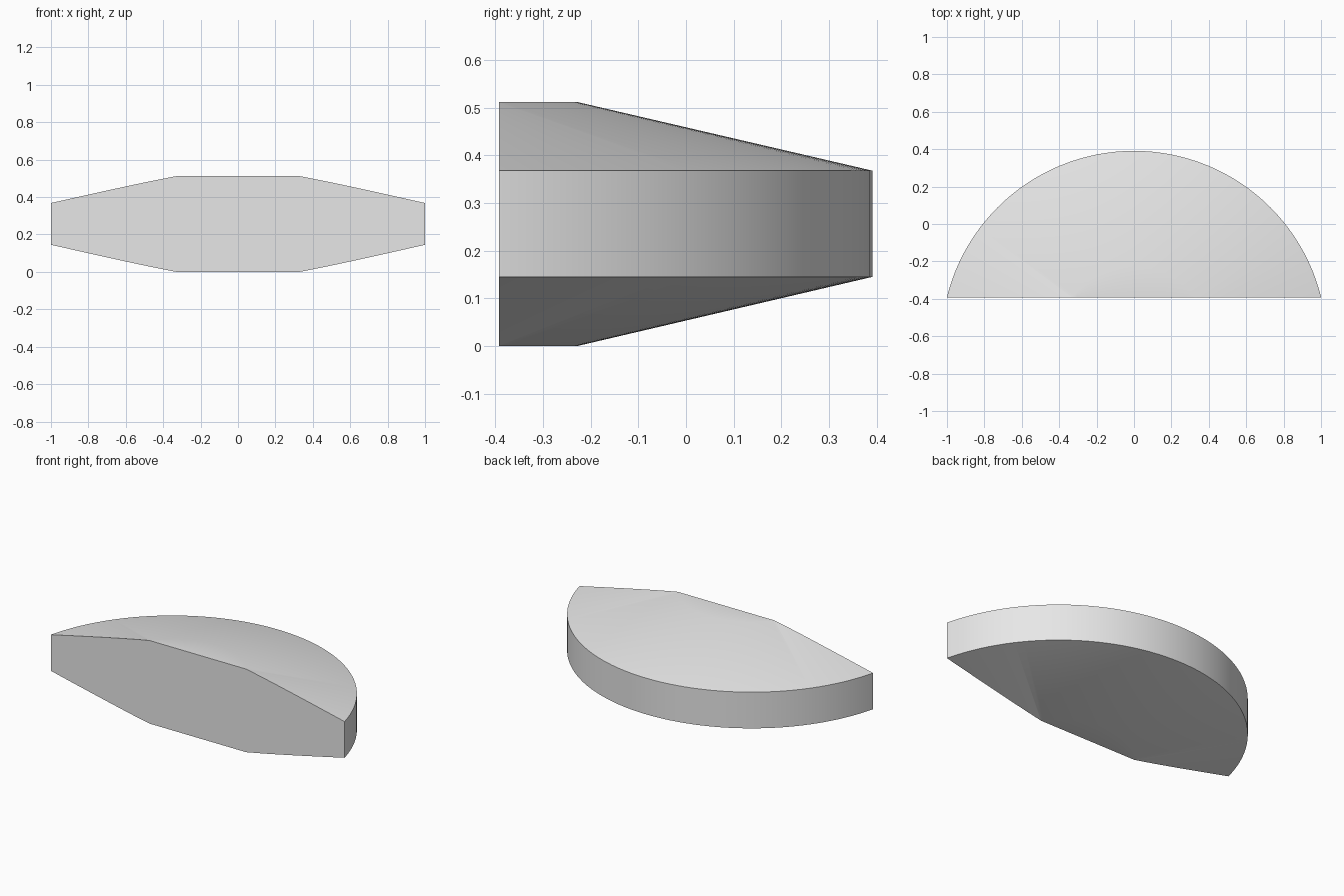
import bpy, bmesh, math
from mathutils import Matrix

if "Cube" in bpy.data.objects:
    bpy.data.objects.remove(bpy.data.objects["Cube"])

# Plain grey material
grey = bpy.data.materials.new("light_grey")
grey.use_nodes = True
colour = (0.8, 0.8, 0.8, 1)
grey.diffuse_color = colour
grey.node_tree.nodes["Principled BSDF"].inputs["Base Color"].default_value = colour

CENTRE_Y = -0.64
FRONT_Y = -0.392
PROFILE = [(0, 0), (0.412, 0), (1.031, 0.145), (1.031, 0.368), (0.412, 0.512), (0, 0.512)]

# Revolve the bevelled disc profile about its own axis
bm = bmesh.new()
verts = [bm.verts.new((r, CENTRE_Y, z)) for r, z in PROFILE]
edges = [bm.edges.new(pair) for pair in zip(verts, verts[1:])]
bmesh.ops.spin(bm, geom=verts + edges, cent=(0, CENTRE_Y, 0), axis=(0, 0, 1),
               angle=math.tau, steps=128, use_duplicate=False)
bmesh.ops.remove_doubles(bm, verts=bm.verts, dist=0.0001)

# Slice off the front of the disc and close the flat cut
bmesh.ops.bisect_plane(bm, geom=bm.verts[:] + bm.edges[:] + bm.faces[:], dist=0.00001,
                       plane_co=(0, FRONT_Y, 0), plane_no=(0, -1, 0), clear_outer=True)
bmesh.ops.holes_fill(bm, edges=[e for e in bm.edges if e.is_boundary], sides=0)
bmesh.ops.recalc_face_normals(bm, faces=bm.faces)

mesh = bpy.data.meshes.new("disc_segment")
bm.to_mesh(mesh)
bm.free()
mesh.materials.append(grey)
segment = bpy.data.objects.new("disc_segment", mesh)
bpy.context.collection.objects.link(segment)

# Smooth the rim and slopes, keeping the crisp outer edges; both slopes blend into the flats
bpy.ops.object.select_all(action="DESELECT")
segment.select_set(True)
bpy.context.view_layer.objects.active = segment
bpy.ops.object.shade_smooth_by_angle(angle=math.radians(30))
